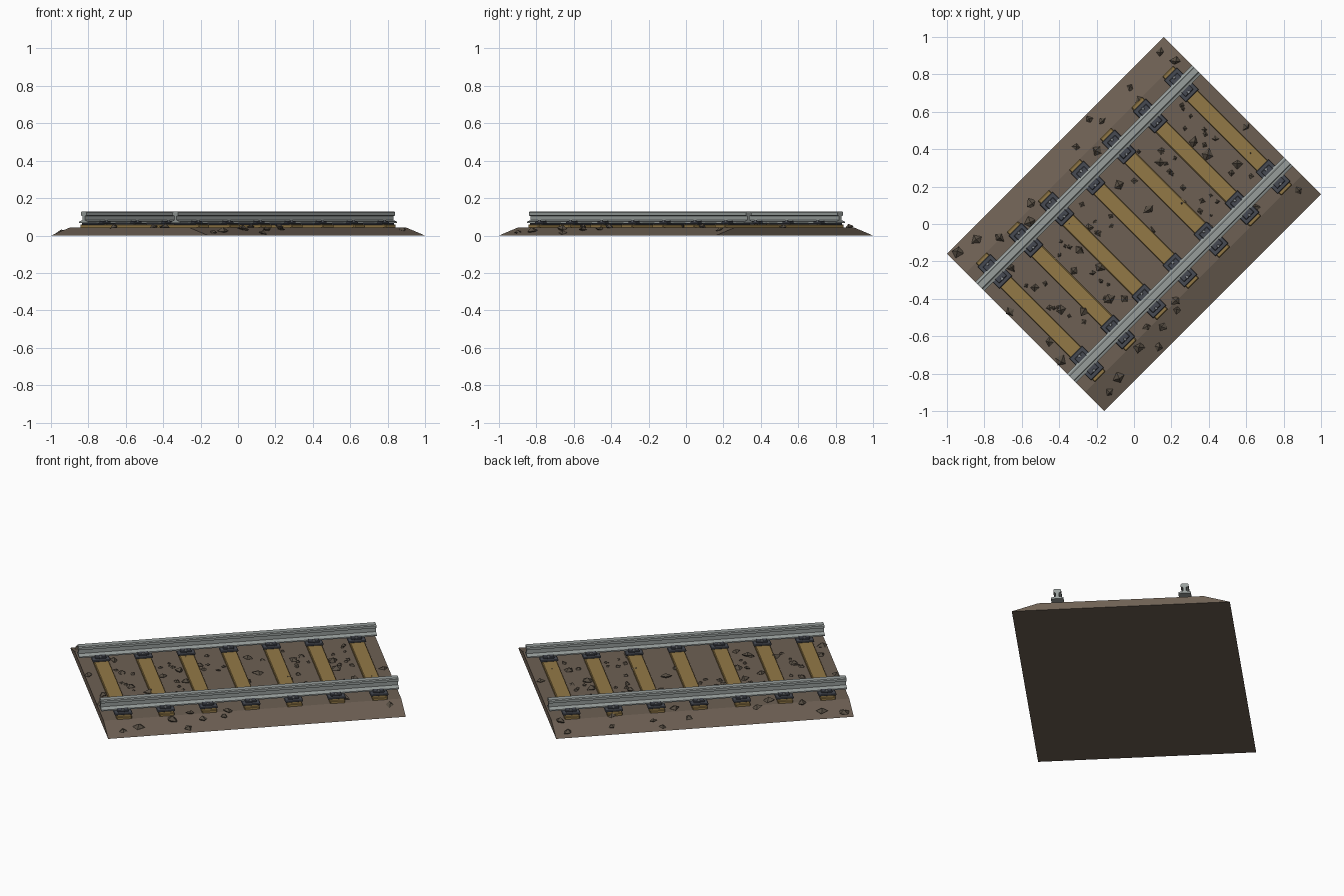
import bpy, bmesh, math, random
from mathutils import Matrix, Vector

if "Cube" in bpy.data.objects:
    bpy.data.objects.remove(bpy.data.objects["Cube"])

random.seed(4)
TURN = Matrix.Rotation(math.radians(45), 4, 'Z')   # track runs diagonally
L, HALF_W, TOP_W, BED_Z = 0.82, 0.594, 0.45, 0.043
GAUGE = 0.347


def material(name, rgb):
    m = bpy.data.materials.new(name)
    m.diffuse_color = (*rgb, 1)
    m.use_nodes = True
    m.node_tree.nodes["Principled BSDF"].inputs["Base Color"].default_value = m.diffuse_color
    return m


EARTH = material("earth_brown", (0.155, 0.118, 0.088))
STONE = material("stone_brown", (0.095, 0.076, 0.056))
WOOD = material("wood_ochre", (0.29, 0.19, 0.062))
IRON = material("dark_iron", (0.062, 0.068, 0.085))
STEEL = material("rail_steel", (0.31, 0.34, 0.33))
BOLT = material("bolt_grey", (0.27, 0.29, 0.31))


def finish(name, bm, mat):
    bmesh.ops.recalc_face_normals(bm, faces=bm.faces)
    me = bpy.data.meshes.new(name)
    bm.to_mesh(me)
    bm.free()
    me.materials.append(mat)
    ob = bpy.data.objects.new(name, me)
    ob.matrix_world = TURN
    bpy.context.collection.objects.link(ob)
    return ob


def extrude_profile(name, pts, half_len, mat):
    """Closed (v, z) profile swept along the track."""
    bm = bmesh.new()
    f = bm.faces.new([bm.verts.new((-half_len, y, z)) for y, z in pts])
    r = bmesh.ops.extrude_face_region(bm, geom=[f])
    moved = [v for v in r["geom"] if isinstance(v, bmesh.types.BMVert)]
    bmesh.ops.translate(bm, verts=moved, vec=(2 * half_len, 0, 0))
    return finish(name, bm, mat)


def box(name, centre, size, mat, bevel=0.0):
    bm = bmesh.new()
    bmesh.ops.create_cube(bm, size=1, matrix=Matrix.Translation(centre) @ Matrix.Diagonal((*size, 1)))
    if bevel:
        bmesh.ops.bevel(bm, geom=list(bm.edges), offset=bevel, segments=1, affect='EDGES')
    return finish(name, bm, mat)


# Ballast bed with sloped shoulders
extrude_profile("ballast_bed", [(-HALF_W, 0), (HALF_W, 0), (TOP_W, BED_Z), (-TOP_W, BED_Z)], L, EARTH)

# Rails: foot, web and head in one profile
half = [(0.034, 0.067), (0.034, 0.074), (0.009, 0.082), (0.009, 0.103),
        (0.021, 0.108), (0.021, 0.122), (0.016, 0.127)]
for side, label in ((1, "left"), (-1, "right")):
    pts = half + [(-y, z) for y, z in reversed(half)]
    extrude_profile(f"rail_{label}", [(y + side * GAUGE, z) for y, z in pts], L, STEEL)

# Sleepers, tie plates, clips and bolts
for i in range(7):
    u = (i - 3) * 0.235
    box(f"sleeper_{i}", (u, 0, 0.044), (0.082, 0.90, 0.03), WOOD, 0.004)
    for side, label in ((1, "left"), (-1, "right")):
        v = side * GAUGE
        box(f"tie_plate_{label}_{i}", (u, v, 0.062), (0.098, 0.165, 0.010), IRON, 0.003)
        for s in (-1, 1):
            box(f"rail_clip_{label}_{i}", (u, v + s * 0.045, 0.071), (0.06, 0.034, 0.012), IRON, 0.003)
            bm = bmesh.new()
            bmesh.ops.create_cone(bm, cap_ends=True, segments=6, radius1=0.009, radius2=0.007, depth=0.008,
                                  matrix=Matrix.Translation((u, v + s * 0.055, 0.080)))
            finish(f"bolt_{label}_{i}", bm, BOLT)

# Loose stones: jittered octahedra half sunk in the ballast (positions in hundredths)
SPOTS = [(14, 92), (22, 87), (-2, 73), (3, 66), (-24, 56), (-17, 55), (-31, 41), (-20, 39),
         (60, 52), (32, 44), (14, 33), (62, 38), (55, 32), (39, 37), (-8, 21), (88, 18),
         (26, 11), (8, 8), (-55, 11), (-56, 1), (-35, 0), (-24, -2), (9, -4), (39, -2),
         (65, 9), (-29, -14), (-18, -23), (-53, -34), (-32, -25), (-43, -20), (-13, -40), (-5, -40),
         (-39, -46), (-26, -46), (-45, -63), (-66, -47), (-94, -15), (-84, -8), (-72, -7), (-66, -23),
         (3, -66), (7, -55), (15, -55), (13, -66), (-8, -82), (-13, -90), (22, -41), (30, -30),
         (-39, -73), (23, -46)]


def add_stone(bm, u, v, r):
    slope = min(1, (HALF_W - abs(v)) / (HALF_W - TOP_W))
    place = (Matrix.Translation((u, v, BED_Z * slope + r * 0.1))
             @ Matrix.Rotation(random.uniform(0, 6.28), 4, 'Z')
             @ Matrix.Rotation(random.uniform(-0.35, 0.35), 4, 'X')
             @ Matrix.Diagonal((r, r * random.uniform(0.8, 1.1), r * 0.6, 1)))
    new = bmesh.ops.create_uvsphere(bm, u_segments=4, v_segments=2, radius=1)["verts"]
    for p in new:
        p.co += Vector([random.uniform(-0.18, 0.18) for _ in range(3)])
        p.co = place @ p.co
        p.co.z = max(p.co.z, 0.001)


bm = bmesh.new()
for x, y in SPOTS:
    p = TURN.inverted() @ Vector((x / 100, y / 100, 0))
    add_stone(bm, p.x, p.y, random.uniform(0.022, 0.034))
for _ in range(45):   # small gravel between the rails
    gap = random.randint(0, 5)
    add_stone(bm, (gap - 2.5) * 0.235 + random.uniform(-0.06, 0.06),
              random.uniform(-0.28, 0.28), random.uniform(0.011, 0.02))
finish("loose_stones", bm, STONE)
